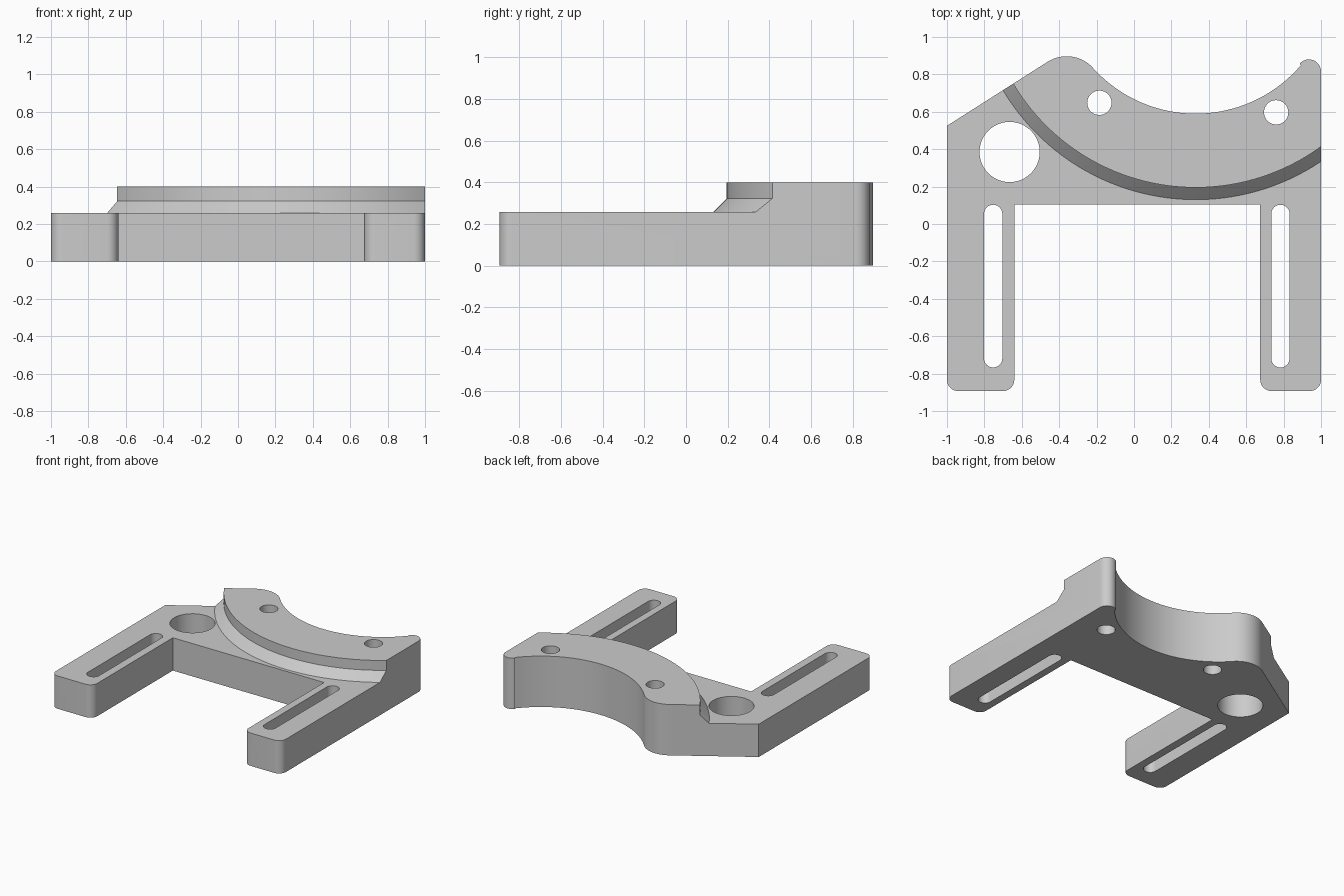
import bpy, bmesh
from math import sin, cos, radians, pi

if "Cube" in bpy.data.objects:
    bpy.data.objects.remove(bpy.data.objects["Cube"])

CX, CY = 0.33, 1.33          # shared centre of the large arcs
TOP = 0.40


def arc(cx, cy, r, a0, a1, n):
    """Points on an arc, angles in degrees."""
    return [(cx + r * cos(radians(a0 + (a1 - a0) * i / n)),
             cy + r * sin(radians(a0 + (a1 - a0) * i / n))) for i in range(n + 1)]


def loft(name, rings):
    """Closed solid from stacked rings of (x, y, z) points, counter-clockwise."""
    bm = bmesh.new()
    loops = [[bm.verts.new(p) for p in ring] for ring in rings]
    n = len(loops[0])
    bm.faces.new(loops[0][::-1])
    bm.faces.new(loops[-1])
    for a, b in zip(loops, loops[1:]):
        for i in range(n):
            j = (i + 1) % n
            bm.faces.new((a[i], a[j], b[j], b[i]))
    bmesh.ops.recalc_face_normals(bm, faces=bm.faces)
    mesh = bpy.data.meshes.new(name)
    bm.to_mesh(mesh)
    bm.free()
    ob = bpy.data.objects.new(name, mesh)
    bpy.context.collection.objects.link(ob)
    return ob


def prism(name, pts, z0, z1):
    return loft(name, [[(x, y, z) for x, y in pts] for z in (z0, z1)])


def boolean(target, cutter, operation):
    cutter.hide_render = True
    mod = target.modifiers.new(operation, 'BOOLEAN')
    mod.operation, mod.solver, mod.object = operation, 'EXACT', cutter
    bpy.context.view_layer.objects.active = target
    bpy.ops.object.modifier_apply(modifier=mod.name)
    bpy.data.objects.remove(cutter)


def leg_end(x0, x1, y=-0.893, r=0.06):
    """Rounded bottom end of a leg, left to right."""
    return arc(x0 + r, y + r, r, 180, 270, 8) + arc(x1 - r, y + r, r, 270, 360, 8)


# Bracket outline: two legs, notch, rounded horns and concave seat
outline = (leg_end(-1, -0.64) + [(-0.64, 0.105), (0.675, 0.105)]
           + leg_end(0.675, 1)
           + arc(0.935, 0.815, 0.065, 0, 139, 14)
           + arc(CX, CY, 0.74, -40.5, -138, 40)
           + arc(-0.36, 0.707, 0.19, 42, 122, 16)
           + [(-1, 0.525)])
bracket = prism("bracket", outline, 0, TOP)

# Turned envelope: low plate outside, chamfered raised rim inside
profile = [(3, -0.1), (3, 0.258), (1.2, 0.258), (1.135, 0.322), (1.135, 0.6)]
SEG = 160
envelope = loft("step_envelope", [
    [(CX + r * cos(2 * pi * i / SEG), CY + r * sin(2 * pi * i / SEG), z)
     for i in range(SEG)] for r, z in profile])
boolean(bracket, envelope, 'INTERSECT')

# Round holes
for x, y, r in [(-0.185, 0.648, 0.065), (0.76, 0.597, 0.065), (-0.665, 0.385, 0.161)]:
    boolean(bracket, prism("hole_cutter", arc(x, y, r, 0, 352.5, 47), -0.2, 0.7), 'DIFFERENCE')

# Adjustment slots in the legs
for x in (-0.753, 0.783):
    r = 0.049
    slot = arc(x, 0.103 - r, r, 0, 180, 16) + arc(x, -0.767 + r, r, 180, 360, 16)
    boolean(bracket, prism("slot_cutter", slot, -0.2, 0.7), 'DIFFERENCE')

# Smooth curved walls, sharp edges kept
bpy.ops.object.select_all(action='DESELECT')
bracket.select_set(True)
bpy.context.view_layer.objects.active = bracket
bpy.ops.object.shade_smooth_by_angle(angle=radians(30))
